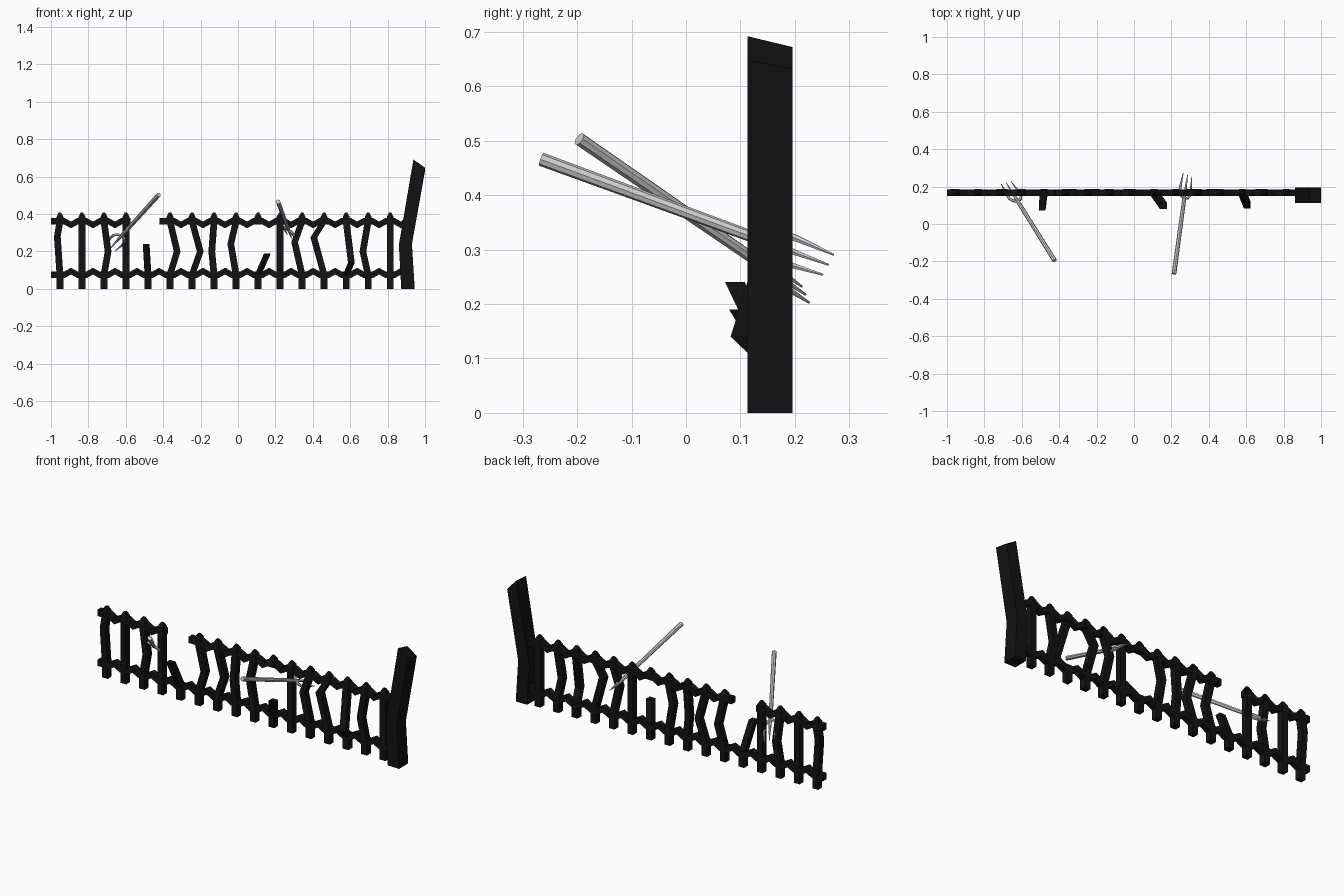
import bpy, bmesh
from mathutils import Vector

if "Cube" in bpy.data.objects:
    bpy.data.objects.remove(bpy.data.objects["Cube"])

black = bpy.data.materials.new("black_wood")
black.diffuse_color = (0.006, 0.006, 0.006, 1)
black.use_nodes = True
black.node_tree.nodes["Principled BSDF"].inputs["Base Color"].default_value = black.diffuse_color
YC = 0.168  # depth of the fence centre line


def make_object(name, bm, mat=None):
    bmesh.ops.recalc_face_normals(bm, faces=bm.faces)
    me = bpy.data.meshes.new(name)
    bm.to_mesh(me)
    bm.free()
    ob = bpy.data.objects.new(name, me)
    bpy.context.collection.objects.link(ob)
    if mat:
        me.materials.append(mat)
    return ob


def loft(bm, rings):
    rows = [[bm.verts.new(p) for p in r] for r in rings]
    n = len(rows[0])
    for a, b in zip(rows, rows[1:]):
        for i in range(n):
            j = (i + 1) % n
            bm.faces.new((a[i], a[j], b[j], b[i]))
    bm.faces.new(rows[0])
    bm.faces.new(rows[-1])


def square(x, y, z, hx, hy):
    return [(x + sx * hx, y + sy * hy, z) for sx, sy in ((-1, -1), (1, -1), (1, 1), (-1, 1))]


def picket(name, pts, h=0.018):
    bm = bmesh.new()
    loft(bm, [square(x, y, z, h * s, 0.018 * s) for x, y, z, s in pts])
    make_object(name, bm, black)


# Pickets: index -> bent middle point (x offset, y, z)
bends = {0: (-0.014, YC, 0.28), 2: (0.022, YC, 0.20), 5: (0.038, YC, 0.20), 6: (0.044, YC, 0.20),
         7: (-0.012, YC, 0.20), 8: (-0.028, YC, 0.24), 11: (-0.04, YC, 0.25),
         12: (-0.055, YC, 0.275), 13: (0.028, 0.10, 0.14), 14: (-0.028, YC, 0.20)}
stubs = {4: (-0.01, 0.09, 0.24), 9: (0.05, 0.097, 0.19)}
for i in range(16):
    x = -0.952 + i * 0.1177
    foot = [(x, YC, 0, 1), (x, YC, 0.075, 1)]
    head = [(x, YC, 0.362, 1), (x, YC, 0.386, 1), (x, YC, 0.408, 0.35)]
    if i in stubs:
        dx, y, z = stubs[i]
        picket("broken_picket", foot + [(x + dx, y, z, 1)])
        if i == 9:
            picket("hanging_picket_top", [(x, YC, 0.345, 1)] + head)
    else:
        mid = []
        if i in bends:
            dx, y, z = bends[i]
            mid = [(x + dx, y, z, 1)]
        picket("picket", foot + mid + head)


# Rails, kinked halfway between neighbouring pickets
def rail(name, z, bump, x0, x1):
    pts = [(x0, z)]
    for i in range(-1, 16):
        c = -0.952 + (i + 0.5) * 0.1177
        for dx, dz in ((-0.035, 0), (0, bump), (0.035, 0)):
            if x0 < c + dx < x1:
                pts.append((c + dx, z + dz))
    pts.append((x1, z))
    bm = bmesh.new()
    loft(bm, [[(x, YC + sy * 0.017, zz + sz * 0.018)
               for sy, sz in ((-1, -1), (1, -1), (1, 1), (-1, 1))] for x, zz in pts])
    make_object(name, bm, black)


rail("bottom_rail", 0.075, 0.02, -1, 0.89)
rail("top_rail_left", 0.362, -0.02, -1, -0.575)
rail("top_rail_right", 0.362, -0.02, -0.42, 0.89)

# Leaning end post with a slanted top
bm = bmesh.new()
ya, yb = 0.113, 0.196
loft(bm, [[(0.873, ya, 0), (0.945, ya, 0), (0.945, yb, 0), (0.873, yb, 0)],
          [(0.86, ya, 0.235), (0.93, ya, 0.24), (0.93, yb, 0.24), (0.86, yb, 0.235)],
          [(0.938, ya, 0.692), (1.0, ya, 0.648), (1.0, yb, 0.632), (0.938, yb, 0.672)]])
make_object("end_post", bm, black)


def tube(bm, pts, radii, n=8):
    rings = []
    for k, p in enumerate(pts):
        d = (pts[min(k + 1, len(pts) - 1)] - pts[max(k - 1, 0)]).normalized()
        u = d.cross(Vector((0, 0, 1))).normalized()
        v = d.cross(u)
        rings.append([p + radii[k] * (u * c + v * s) for c, s in ring_dirs(n)])
    loft(bm, rings)


def ring_dirs(n):
    one = Vector((1, 0)).to_2d()
    from math import cos, sin, tau
    return [(cos(tau * i / n), sin(tau * i / n)) for i in range(n)]


# Three-tined forks stuck through the fence
def fork(name, end, tip, side):
    end, tip = Vector(end), Vector(tip)
    d = (tip - end).normalized()
    L = (tip - end).length
    s = Vector(side)
    s = (s - d * s.dot(d)).normalized()
    at = lambda t, w=0: end + d * t + s * w
    bm = bmesh.new()
    tube(bm, [at(0), at(L - 0.13)], [0.0125, 0.0105])
    tube(bm, [at(L - 0.14), at(L - 0.09), at(L)], [0.009, 0.007, 0.002], 6)
    for w in (-1, 1):
        tube(bm, [at(L - 0.135), at(L - 0.125, w * 0.022), at(L - 0.105, w * 0.036),
                  at(L - 0.08, w * 0.038), at(L, w * 0.031)],
             [0.008, 0.008, 0.0075, 0.007, 0.002], 6)
    ob = make_object(name, bm)
    bpy.context.view_layer.objects.active = ob
    ob.select_set(True)
    bpy.ops.object.shade_smooth_by_angle()
    ob.select_set(False)


fork("fork_left", (-0.424, -0.196, 0.503), (-0.683, 0.22, 0.217), (0.83, 0.25, -0.5))
fork("fork_right", (0.214, -0.266, 0.466), (0.286, 0.262, 0.272), (0.7, -0.35, -0.55))
